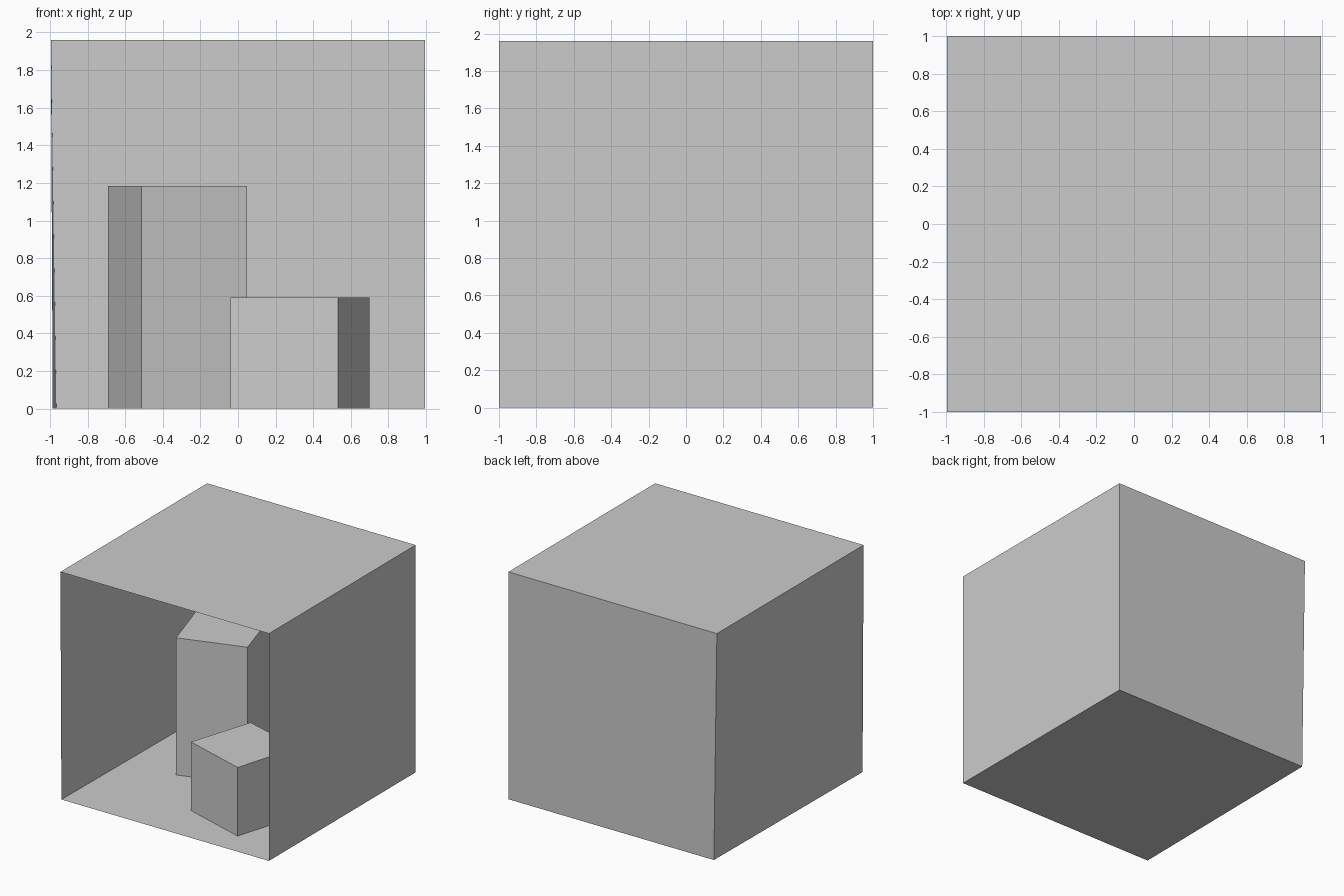
import bpy
import bmesh

if "Cube" in bpy.data.objects:
    bpy.data.objects.remove(bpy.data.objects["Cube"])


def link(name, bm):
    mesh = bpy.data.meshes.new(name)
    bm.to_mesh(mesh)
    bm.free()
    obj = bpy.data.objects.new(name, mesh)
    bpy.context.collection.objects.link(obj)
    return obj


def panel(name, corners):
    """Single flat four-sided wall."""
    bm = bmesh.new()
    bm.faces.new([bm.verts.new(c) for c in corners])
    return link(name, bm)


def block(name, footprint, height):
    """Closed prism raised from a footprint on the floor."""
    bm = bmesh.new()
    base = bm.faces.new([bm.verts.new((x, y, 0)) for x, y in footprint])
    raised = bmesh.ops.extrude_face_region(bm, geom=[base], use_keep_orig=True)
    top = [v for v in raised["geom"] if isinstance(v, bmesh.types.BMVert)]
    bmesh.ops.translate(bm, vec=(0, 0, height), verts=top)
    bmesh.ops.recalc_face_normals(bm, faces=bm.faces[:])
    return link(name, bm)


# Room corners: the left wall leans slightly outwards
H = 1.961
R = 0.995
floor_fl, floor_bl = (-0.985, -1, 0), (-0.966, 1, 0)
floor_fr, floor_br = (R, -1, 0), (R, 1, 0)
top_fl, top_bl = (-R, -1, H), (-R, 1, H)
top_fr, top_br = (R, -1, H), (R, 1, H)

# Open-fronted room, faces looking inwards
panel("floor", [floor_fl, floor_fr, floor_br, floor_bl])
panel("ceiling", [top_fl, top_bl, top_br, top_fr])
panel("back_wall", [floor_bl, floor_br, top_br, top_bl])
panel("right_wall", [floor_br, floor_fr, top_fr, top_br])
panel("left_wall", [floor_fl, floor_bl, top_bl, top_fl])

# Two turned blocks standing on the floor
block("short_block",
      [(0.532, -0.764), (0.70, -0.192), (0.138, -0.025), (-0.039, -0.586)], 0.592)
block("tall_block",
      [(-0.512, -0.113), (0.047, 0.064), (-0.128, 0.635), (-0.69, 0.458)], 1.183)
